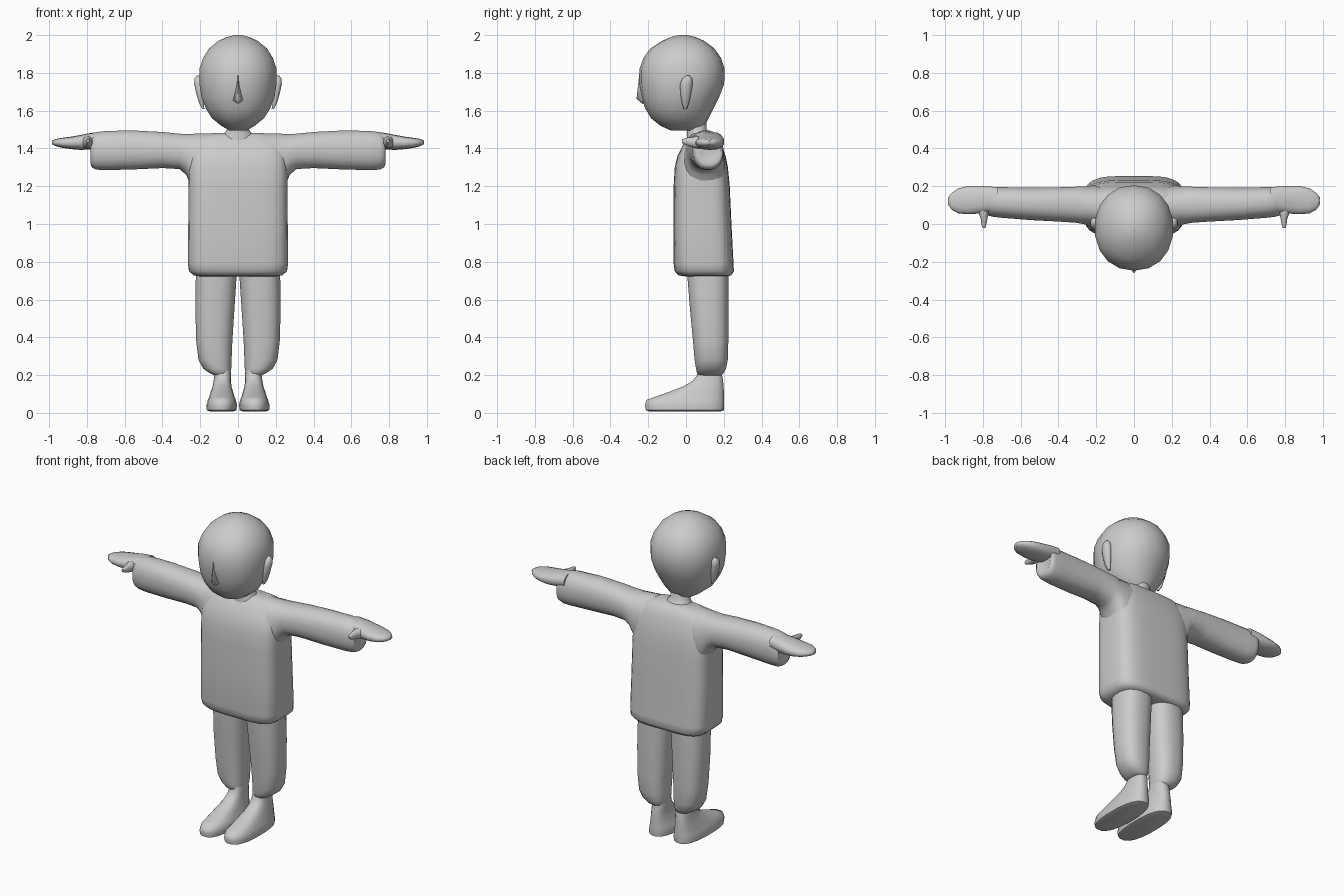
import bpy, bmesh, math
from mathutils import Vector

grey = bpy.data.materials.new("plain_grey")
grey.diffuse_color = (0.6, 0.6, 0.6, 1)


def finish(name, bm, mirror=False, angle=50):
    bmesh.ops.recalc_face_normals(bm, faces=bm.faces)
    me = bpy.data.meshes.new(name)
    bm.to_mesh(me)
    bm.free()
    me.materials.append(grey)
    ob = bpy.data.objects.new(name, me)
    bpy.context.collection.objects.link(ob)
    bpy.ops.object.select_all(action='DESELECT')
    ob.select_set(True)
    bpy.context.view_layer.objects.active = ob
    bpy.ops.object.shade_smooth_by_angle(angle=math.radians(angle))
    if mirror:
        mod = ob.modifiers.new("mirror", 'MIRROR')
        mod.use_mirror_merge = False
    return ob


def loft(name, stations, axis='z', power=2.0, sides=20, mirror=False, angle=50):
    """Skin rounded cross-sections. Station: (position, u0, u1, v0, v1)."""
    bm = bmesh.new()
    rings = []
    for t, u0, u1, v0, v1 in stations:
        ring = []
        for i in range(sides):
            a = 2 * math.pi * (i + 0.5) / sides
            c, s = math.cos(a), math.sin(a)
            e = 2 / power
            u = (u0 + u1) / 2 + (u1 - u0) / 2 * math.copysign(abs(c) ** e, c)
            v = (v0 + v1) / 2 + (v1 - v0) / 2 * math.copysign(abs(s) ** e, s)
            co = {'z': (u, v, t), 'x': (t, u, v), 'y': (u, t, v)}[axis]
            ring.append(bm.verts.new(co))
        rings.append(ring)
    for a, b in zip(rings, rings[1:]):
        for i in range(sides):
            j = (i + 1) % sides
            bm.faces.new((a[i], a[j], b[j], b[i]))
    bm.faces.new(rings[0])
    bm.faces.new(rings[-1])
    return finish(name, bm, mirror, angle)


# Head: (height, half width, front, back)
head = [(1.495, .045, -.08, .07), (1.52, .09, -.135, .10), (1.56, .14, -.185, .12),
        (1.61, .172, -.215, .145), (1.67, .196, -.236, .175), (1.74, .207, -.247, .202),
        (1.82, .208, -.247, .205), (1.88, .187, -.225, .185), (1.93, .155, -.188, .15),
        (1.97, .105, -.125, .095), (1.99, .06, -.08, .05), (2.0, .02, -.04, .005)]
loft("head", [(z, -w, w, f, b) for z, w, f, b in head], power=2.15, sides=18, angle=80)

# Nose: a slim wedge running up into the brow
bm = bmesh.new()
brow, tip, base, left, right, deep = [bm.verts.new(p) for p in (
    (0, -.247, 1.80), (0, -.262, 1.662), (0, -.228, 1.635),
    (-.026, -.228, 1.655), (.026, -.228, 1.655), (0, -.19, 1.68))]
for f in ((brow, left, tip), (brow, tip, right), (left, base, tip), (tip, base, right),
          (brow, deep, left), (brow, right, deep), (left, deep, base), (base, deep, right)):
    bm.faces.new(f)
finish("nose", bm, angle=70)

# Ears
loft("ears", [(1.61, .178, .19, -.012, .005), (1.64, .18, .207, -.022, .016),
              (1.69, .18, .222, -.03, .027), (1.74, .18, .233, -.031, .035),
              (1.77, .185, .232, -.02, .033), (1.785, .19, .22, 0, .02)],
     sides=10, mirror=True)

# Neck
loft("neck", [(1.43, -.11, .11, .0, .17), (1.475, -.08, .08, .005, .135),
              (1.50, -.058, .058, .005, .11), (1.57, -.06, .06, -.01, .11)], sides=16)

# Jumper body: (height, half width, front, back)
body = [(.722, .20, -.0, .215), (.728, .235, -.04, .24), (.75, .26, -.06, .254),
        (.79, .266, -.066, .252), (1.0, .264, -.067, .241), (1.2, .262, -.066, .232),
        (1.3, .262, -.06, .222), (1.36, .255, -.045, .21), (1.42, .235, -.015, .19),
        (1.46, .2, .015, .17), (1.482, .13, .04, .14)]
loft("jumper_body", [(z, -w, w, f, b) for z, w, f, b in body],
     power=4, sides=32, angle=70)

# Sleeves, widening into the armpit and closed at the cuff
loft("sleeves", [(.14, -.03, .20, 1.12, 1.482), (.225, -.015, .205, 1.16, 1.48),
                 (.255, -.005, .2, 1.215, 1.478), (.275, 0, .2, 1.26, 1.478),
                 (.31, .006, .198, 1.29, 1.479), (.40, .012, .195, 1.295, 1.488),
                 (.55, .02, .193, 1.288, 1.496), (.70, .032, .196, 1.284, 1.494),
                 (.75, .038, .198, 1.287, 1.487), (.773, .045, .196, 1.298, 1.477),
                 (.78, .058, .186, 1.315, 1.462), (.772, .075, .17, 1.335, 1.45)],
     axis='x', power=2.3, sides=20, mirror=True, angle=60)

# Hands: flat mittens
loft("hands", [(.72, .065, .196, 1.405, 1.488), (.78, .06, .201, 1.395, 1.482),
               (.83, .053, .203, 1.392, 1.472), (.88, .05, .202, 1.396, 1.463),
               (.93, .055, .19, 1.403, 1.456), (.965, .075, .165, 1.412, 1.45),
               (.985, .105, .14, 1.422, 1.44)],
     axis='x', power=2.4, sides=14, mirror=True, angle=60)

# Thumbs pointing forward
loft("thumbs", [(.10, .76, .84, 1.40, 1.465), (.06, .768, .825, 1.40, 1.465),
                (.03, .774, .812, 1.407, 1.46), (.0, .78, .808, 1.418, 1.456),
                (-.022, .787, .802, 1.43, 1.448)],
     axis='y', sides=10, mirror=True, angle=60)

# Trouser legs: gathered at the ankle
loft("trouser_legs", [(.198, .05, .125, .07, .185), (.21, .04, .15, .058, .2),
                      (.235, .035, .185, .052, .213), (.28, .033, .21, .045, .222),
                      (.38, .029, .222, .036, .225), (.55, .018, .227, .02, .226),
                      (.70, .008, .225, .008, .226), (.76, .002, .22, .005, .225)],
     power=2.5, sides=20, mirror=True, angle=60)

# Feet: long low toes rising to the ankle
loft("feet", [(.008, .025, .15, -.195, .185), (.014, .008, .166, -.214, .202),
              (.04, .004, .168, -.219, .204), (.068, .01, .16, -.212, .204),
              (.085, .018, .153, -.165, .203), (.11, .025, .146, -.095, .202),
              (.14, .034, .135, -.015, .2), (.17, .037, .13, .035, .197),
              (.20, .036, .125, .058, .192), (.24, .04, .122, .065, .188)],
     power=2.5, sides=20, mirror=True, angle=60)
